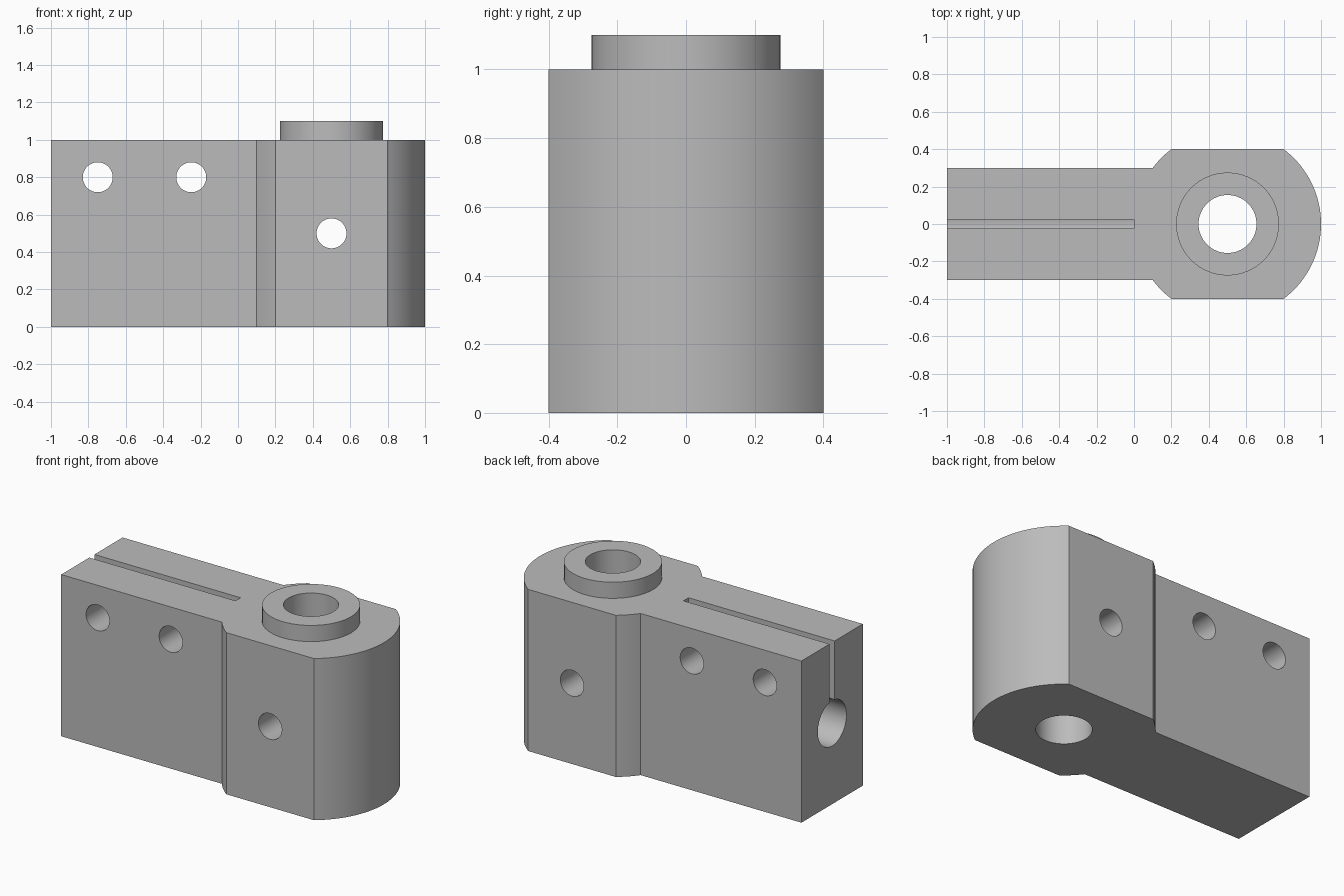
import bpy, math
from mathutils import Matrix, Vector

cube = bpy.data.objects.get("Cube")
if cube:
    bpy.data.objects.remove(cube, do_unlink=True)

PIVOT_X = 0.5      # centre of the round end
HEIGHT = 1.0

grey = bpy.data.materials.new("plain grey")
grey.use_nodes = True
grey.diffuse_color = (0.5, 0.5, 0.5, 1)
grey.node_tree.nodes["Principled BSDF"].inputs["Base Color"].default_value = (0.5, 0.5, 0.5, 1)


def prism(name, outline, z0, z1):
    """Extrude a closed counter-clockwise outline from z0 to z1."""
    n = len(outline)
    verts = [(x, y, z) for z in (z0, z1) for x, y in outline]
    faces = [tuple(reversed(range(n))), tuple(range(n, 2 * n))]
    faces += [(i, (i + 1) % n, n + (i + 1) % n, n + i) for i in range(n)]
    mesh = bpy.data.meshes.new(name)
    mesh.from_pydata(verts, [], faces)
    mesh.materials.append(grey)
    obj = bpy.data.objects.new(name, mesh)
    bpy.context.collection.objects.link(obj)
    return obj


def rod(name, radius, start, end):
    """Round bar between two points."""
    start, end = Vector(start), Vector(end)
    axis = end - start
    ring = [(radius * math.cos(a), radius * math.sin(a))
            for a in (math.tau * i / 64 for i in range(64))]
    obj = prism(name, ring, 0, axis.length)
    turn = axis.to_track_quat('Z', 'Y').to_matrix().to_4x4()
    obj.data.transform(Matrix.Translation(start) @ turn)
    return obj


def combine(target, tool, operation):
    """Apply a boolean and discard the tool."""
    tool.hide_render = True
    mod = target.modifiers.new(operation, 'BOOLEAN')
    mod.operation, mod.solver, mod.object = operation, 'EXACT', tool
    bpy.context.view_layer.objects.active = target
    bpy.ops.object.modifier_apply(modifier=mod.name)
    bpy.data.objects.remove(tool, do_unlink=True)


def arc(start, end, steps):
    """Points of the round end between two angles."""
    angles = [start + (end - start) * i / steps for i in range(steps + 1)]
    return [(PIVOT_X + 0.5 * math.cos(a), 0.5 * math.sin(a)) for a in angles]


# Body outline: straight arm, short shoulders, side flats and round nose
flat = math.asin(0.8)
neck = math.pi - math.asin(0.6)
outline = [(-1, 0.3), (-1, -0.3)]
outline += arc(-neck, flat - math.pi, 6)
outline += arc(-flat, flat, 40)
outline += arc(math.pi - flat, neck, 6)
body = prism("clamp_body", outline, 0, HEIGHT)

# Raised collar around the bore
combine(body, rod("collar", 0.275, (PIVOT_X, 0, 0.9), (PIVOT_X, 0, 1.1)), 'UNION')

# Vertical bore
combine(body, rod("bore", 0.155, (PIVOT_X, 0, -0.1), (PIVOT_X, 0, 1.2)), 'DIFFERENCE')

# Cross holes: two for clamp screws, one through the pivot
for x, z in ((-0.75, 0.8), (-0.25, 0.8), (PIVOT_X, 0.5)):
    combine(body, rod("cross_hole", 0.08, (x, -0.6, z), (x, 0.6, z)), 'DIFFERENCE')

# Blind socket in the arm end, opened to the top by a narrow slot
combine(body, rod("socket", 0.14, (-1.1, 0, 0.5), (0, 0, 0.5)), 'DIFFERENCE')
slot = [(-1.1, -0.025), (0, -0.025), (0, 0.025), (-1.1, 0.025)]
combine(body, prism("slot", slot, 0.5, 1.1), 'DIFFERENCE')

# Smooth curved walls, crisp corners
bpy.ops.object.select_all(action='DESELECT')
body.select_set(True)
bpy.context.view_layer.objects.active = body
bpy.ops.object.shade_smooth_by_angle(angle=math.radians(25))
